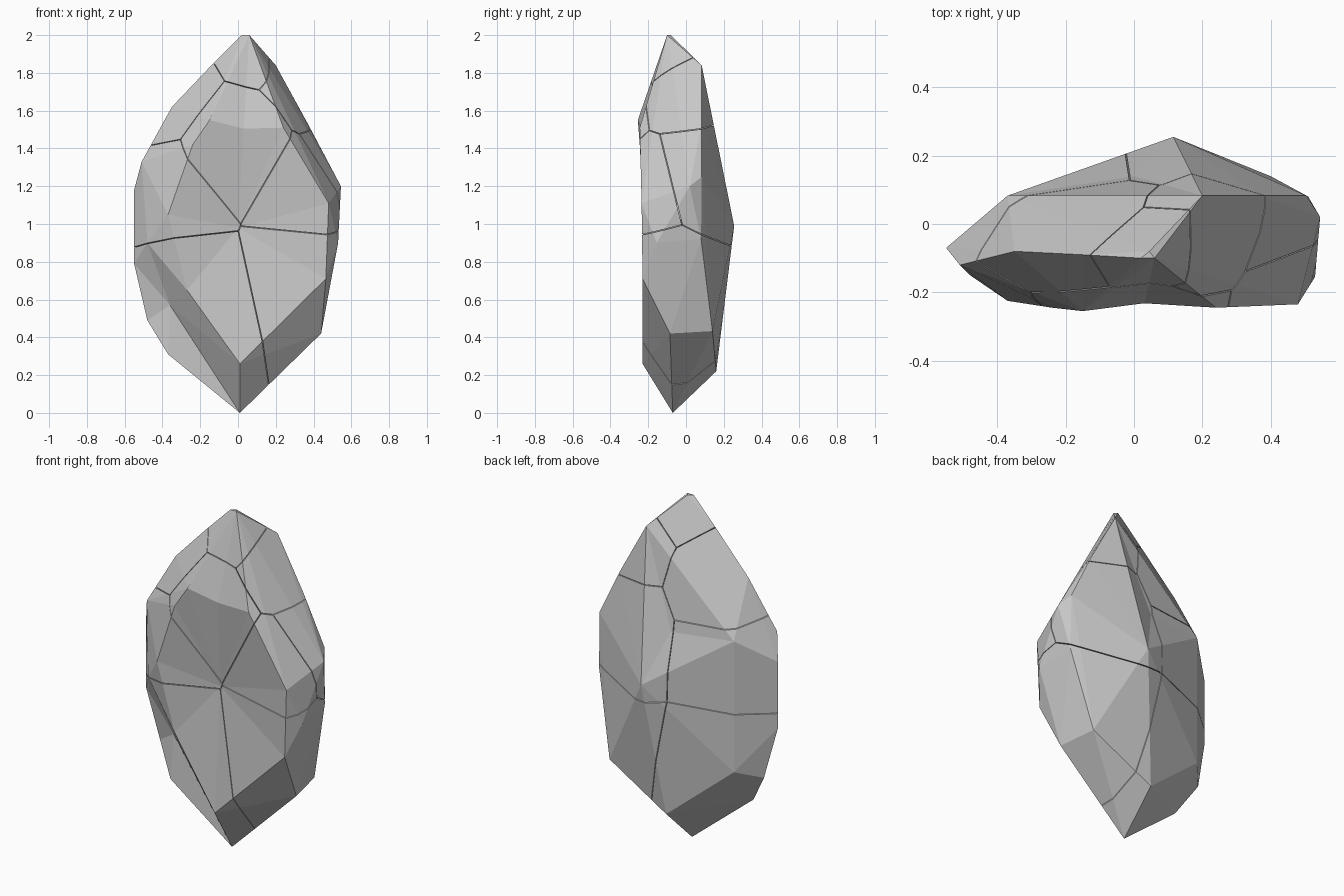
import bpy, bmesh
from mathutils import Vector

if "Cube" in bpy.data.objects:
    bpy.data.objects.remove(bpy.data.objects["Cube"])

stone = bpy.data.materials.new("grey stone")
stone.use_nodes = True
stone.diffuse_color = (.57, .57, .57, 1)
stone.node_tree.nodes["Principled BSDF"].inputs["Base Color"].default_value = stone.diffuse_color

# Corners of the faceted body
rim = [(.01, -.23, .26), (.465, -.23, .71), (.48, -.235, 1.11), (.24, -.245, 1.51),
       (-.15, -.255, 1.55), (-.24, -.245, 1.42), (-.37, -.225, 1.05), (-.27, -.205, .65)]
tips = [(.01, -.07, 0), (.02, -.10, 2), (.06, -.10, 2), (.045, -.08, 2)]
upper_left = [(-.15, -.09, 1.83), (-.35, -.08, 1.62), (-.51, -.12, 1.33), (-.55, -.07, 1.18)]
lower_left = [(-.55, -.07, .79), (-.48, -.04, .49), (-.37, -.10, .31), (-.48, -.15, .9)]
right_side = [(.37, .083, 1.53), (.545, .02, 1.2), (.505, .083, 1.25), (.53, -.155, .9),
              (.44, -.085, .42), (.40, .14, .433), (.51, .08, .92)]
upper_back = [(.2, .083, 1.84), (-.37, .083, 1.31), (.115, .255, .99)]
lower_back = [(-.37, .083, .54), (.017, .16, .22)]

body = bmesh.new()
corners = {p: body.verts.new(p) for p in rim + tips + upper_left + lower_left
           + right_side + upper_back + lower_back}
bmesh.ops.convex_hull(body, input=body.verts[:])
bmesh.ops.delete(body, geom=[v for v in body.verts if not v.link_faces], context='VERTS')


def sink(points, centre):
    """Replace the faces spanned by the points with a fan to a sunken centre."""
    patch = {corners[p] for p in points if corners[p].is_valid}
    faces = [f for f in body.faces if patch.issuperset(f.verts) and abs(f.normal.y) > .1]
    bmesh.ops.delete(body, geom=faces, context='FACES')
    border = [e for e in body.edges if e.is_boundary]
    if border:
        middle = body.verts.new(centre)
        for edge in border:
            body.faces.new((*edge.verts, middle))
    bmesh.ops.recalc_face_normals(body, faces=body.faces[:])
    return border


# Front dish with a bent brow, crease at the lower left, slight hollow in the back
dish_border = sink(rim, (0, -.165, .98))
sink([rim[0], rim[-1], tips[0]] + lower_left, (-.36, -.085, .57))
sink(upper_back, (0, .14, 1.29))
for edge in [e for e in dish_border if e.is_valid and all(v.co.z > 1.5 for v in e.verts)]:
    for vert in bmesh.ops.subdivide_edges(body, edges=[edge], cuts=1)["geom_inner"]:
        if isinstance(vert, bmesh.types.BMVert):
            vert.co = (.03, -.232, 1.505)
bmesh.ops.triangulate(body, faces=body.faces[:])
bmesh.ops.recalc_face_normals(body, faces=body.faces[:])

# Shards: five around the dish centre, one behind them and three towards the top
sites = {
    "upper_middle_shard": (-.06, -.35, 1.39),
    "upper_left_shard": (-.38, -.11, 1.18),
    "lower_left_shard": (-.31, -.185, .65),
    "lower_right_shard": (.41, -.12, .80),
    "upper_right_shard": (.43, -.205, 1.13),
    "back_right_shard": (.43, .08, 1.20),
    "top_shard": (.12, -.17, 2.11),
    "shoulder_left_shard": (-.39, .02, 1.62),
    "shoulder_right_shard": (.46, 0, 1.79),
}
GAP = .002

for name, site in sites.items():
    shard = body.copy()
    for other in sites.values():
        if other == site:
            continue
        a, b = Vector(site), Vector(other)
        normal = (b - a).normalized()
        bmesh.ops.bisect_plane(shard, geom=shard.verts[:] + shard.edges[:] + shard.faces[:],
                               plane_co=(a + b) / 2 - normal * GAP, plane_no=normal,
                               clear_outer=True)
        open_edges = [e for e in shard.edges if e.is_boundary]
        if open_edges:
            bmesh.ops.edgeloop_fill(shard, edges=open_edges)
    bmesh.ops.recalc_face_normals(shard, faces=shard.faces[:])
    mesh = bpy.data.meshes.new(name)
    shard.to_mesh(mesh)
    shard.free()
    mesh.materials.append(stone)
    bpy.context.collection.objects.link(bpy.data.objects.new(name, mesh))
body.free()
